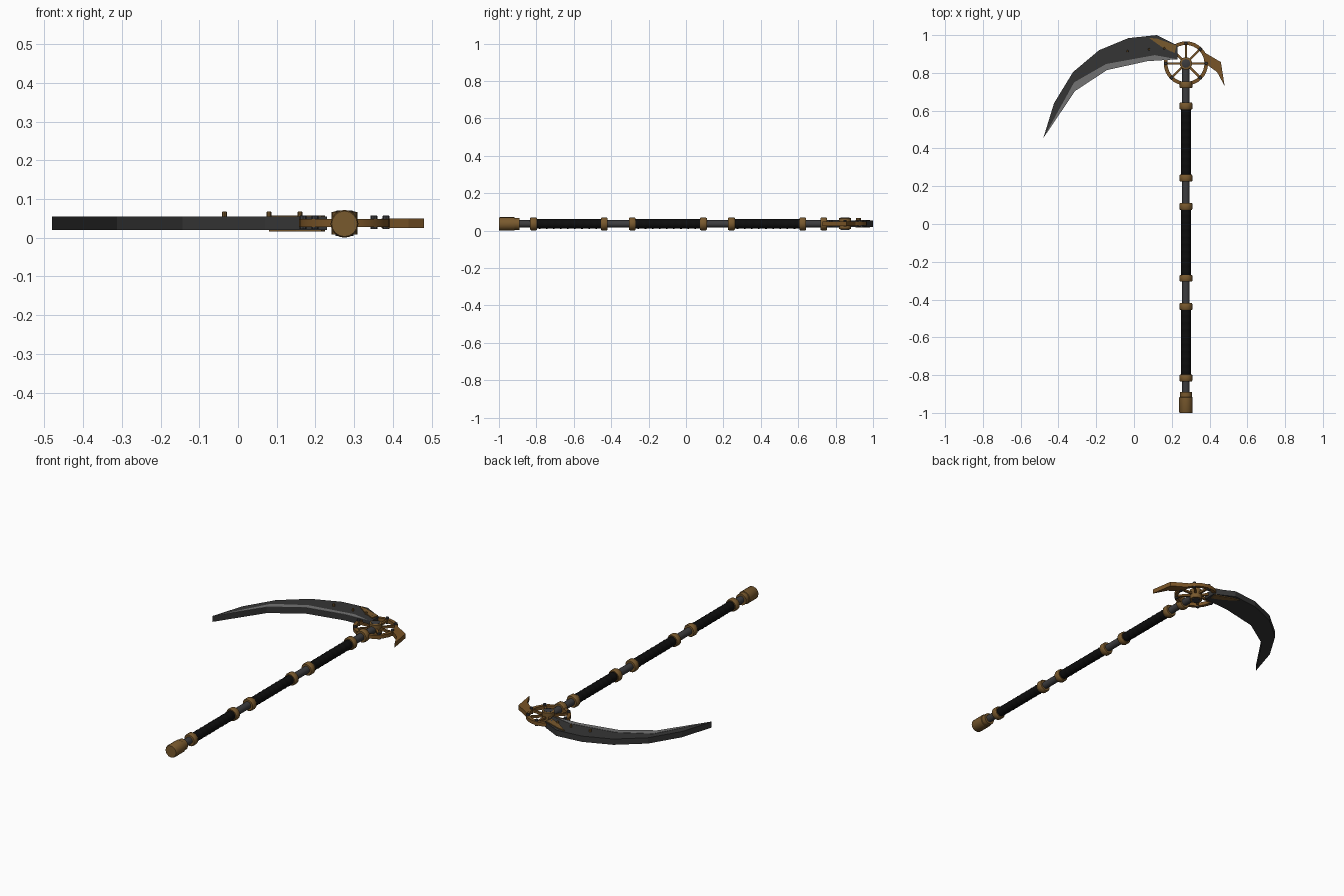
import bpy, bmesh, math
from mathutils import Matrix, Vector

if "Cube" in bpy.data.objects:
    bpy.data.objects.remove(bpy.data.objects["Cube"])

CX, CZ, HUB_Y = 0.275, 0.036, 0.85   # shaft axis and wheel centre


def material(name, rgb):
    m = bpy.data.materials.new(name)
    m.diffuse_color = (*rgb, 1)
    m.use_nodes = True
    m.node_tree.nodes["Principled BSDF"].inputs["Base Color"].default_value = m.diffuse_color
    return m


BRASS = material("brass", (0.19, 0.10, 0.027))
BRONZE = material("bronze", (0.19, 0.088, 0.02))
IRON = material("dark_iron", (0.045, 0.045, 0.048))
BLADE = material("blade_steel", (0.036, 0.036, 0.036))
EDGE = material("honed_edge", (0.17, 0.17, 0.17))
LEATHER = material("black_leather", (0.004, 0.004, 0.004))


def finish(name, bm, mat, smooth=False):
    bmesh.ops.recalc_face_normals(bm, faces=bm.faces)
    me = bpy.data.meshes.new(name)
    bm.to_mesh(me)
    bm.free()
    me.materials.append(mat)
    ob = bpy.data.objects.new(name, me)
    bpy.context.collection.objects.link(ob)
    if smooth:
        bpy.ops.object.select_all(action='DESELECT')
        ob.select_set(True)
        bpy.context.view_layer.objects.active = ob
        bpy.ops.object.shade_smooth_by_angle(angle=math.radians(35))
    return ob


def lathe(name, profile, mat, centre, axis, n=16, closed=False):
    """Revolve (radius, height) points round the y or z axis."""
    bm = bmesh.new()
    rings = []
    for r, h in profile:
        ring = []
        for i in range(n):
            a = 2 * math.pi * i / n
            c, s = r * math.cos(a), r * math.sin(a)
            p = Vector((c, h, s)) if axis == 'y' else Vector((c, s, h))
            ring.append(bm.verts.new(p + Vector(centre)))
        rings.append(ring)
    pairs = list(zip(rings, rings[1:]))
    if closed:
        pairs.append((rings[-1], rings[0]))
    else:
        bm.faces.new(rings[0])
        bm.faces.new(rings[-1])
    for a, b in pairs:
        for i in range(n):
            j = (i + 1) % n
            bm.faces.new((a[i], a[j], b[j], b[i]))
    return finish(name, bm, mat, True)


def along_shaft(name, profile, mat, n=16):
    return lathe(name, profile, mat, (CX, 0, CZ), 'y', n)


def plate(name, outline, z0, z1, mat):
    """Extrude a flat outline from z0 to z1."""
    bm = bmesh.new()
    f = bm.faces.new([bm.verts.new((x, y, z0)) for x, y in outline])
    ext = bmesh.ops.extrude_face_region(bm, geom=[f])
    up = [v for v in ext["geom"] if isinstance(v, bmesh.types.BMVert)]
    bmesh.ops.translate(bm, verts=up, vec=(0, 0, z1 - z0))
    return finish(name, bm, mat)


def stud(name, x, y, r, z0, z1, mat, n=8):
    return lathe(name, [(r, z0), (r, z1 - 0.002), (r * 0.75, z1)], mat, (x, y, 0), 'z', n)


# Shaft
along_shaft("shaft", [(0.02, -0.92), (0.02, HUB_Y)], IRON)

# Leather grips with raised wraps
for k, (a, b) in enumerate([(-0.815, -0.437), (-0.287, 0.093), (0.243, 0.624)]):
    prof, steps = [], 10
    pitch = (b - a) / steps
    for i in range(steps):
        y = a + i * pitch
        prof += [(0.0255, y), (0.0255, y + pitch * 0.7), (0.0272, y + pitch * 0.85)]
    prof.append((0.0255, b))
    along_shaft(f"grip_{k + 1}", prof, LEATHER)

# Collar rings
for k, y in enumerate([-0.815, -0.437, -0.287, 0.093, 0.243, 0.624, 0.737]):
    along_shaft(f"collar_{k + 1}",
                [(0.031, y - 0.018), (0.035, y - 0.012), (0.035, y + 0.012), (0.031, y + 0.018)], BRASS)

# Pommel
along_shaft("pommel", [(0.033, -1.0), (0.036, -0.995), (0.036, -0.918),
                       (0.032, -0.916), (0.032, -0.89)], BRASS)

# Wheel: rim, spokes, hub and bolts
lathe("wheel_rim", [(0.098, 0.028), (0.117, 0.028), (0.117, 0.048), (0.098, 0.048)],
      BRONZE, (CX, HUB_Y, 0), 'z', 32, True)
bm = bmesh.new()
for i in range(8):
    m = (Matrix.Translation((CX, HUB_Y, 0.038)) @ Matrix.Rotation(i * math.pi / 4, 4, 'Z')
         @ Matrix.Translation((0.062, 0, 0)) @ Matrix.Diagonal((0.08, 0.012, 0.012, 1)))
    bmesh.ops.create_cube(bm, size=1, matrix=m)
finish("wheel_spokes", bm, BRONZE)
stud("wheel_hub", CX, HUB_Y, 0.033, 0.008, 0.068, BRASS, 16)
stud("hub_cap", CX, HUB_Y, 0.023, 0.004, 0.071, IRON, 16)
for i in range(8):
    a = i * math.pi / 4
    stud(f"rim_bolt_{i + 1}", CX + 0.107 * math.cos(a), HUB_Y + 0.107 * math.sin(a),
         0.009, 0.022, 0.058, IRON)

# Curved blade
spine = [(-0.48, 0.455), (-0.423, 0.64), (-0.323, 0.804), (-0.185, 0.92),
         (-0.03, 0.984), (0.12, 1.0), (0.23, 0.945)]
cutting = [(0.23, 0.872), (0.07, 0.862), (-0.143, 0.815), (-0.312, 0.704)]
plate("blade", spine + cutting, 0.02, 0.053, BLADE)

# Honed strip along the inside of the curve
ground = [(-0.40, 0.60), (-0.317, 0.75), (-0.148, 0.847), (0.11, 0.894)]
plate("blade_edge", [spine[0]] + ground + cutting, 0.052, 0.0545, EDGE)

# Reinforcing plates on both faces of the blade, with rivets
strap = [(0.08, 0.985), (0.12, 0.982), (0.225, 0.945), (0.215, 0.905), (0.15, 0.935)]
for side, z0, z1 in (("upper", 0.052, 0.058), ("lower", 0.016, 0.022)):
    plate(f"blade_strap_{side}", strap, z0, z1, BRASS)
for k, (x, y) in enumerate([(-0.035, 0.915), (0.08, 0.925), (0.16, 0.93)]):
    stud(f"blade_rivet_{k + 1}", x, y, 0.006, 0.05, 0.068, BRASS)

# Rear hook
plate("rear_hook", [(0.37, 0.91), (0.46, 0.857), (0.48, 0.73), (0.44, 0.804), (0.385, 0.845)],
      0.025, 0.05, BRONZE)
